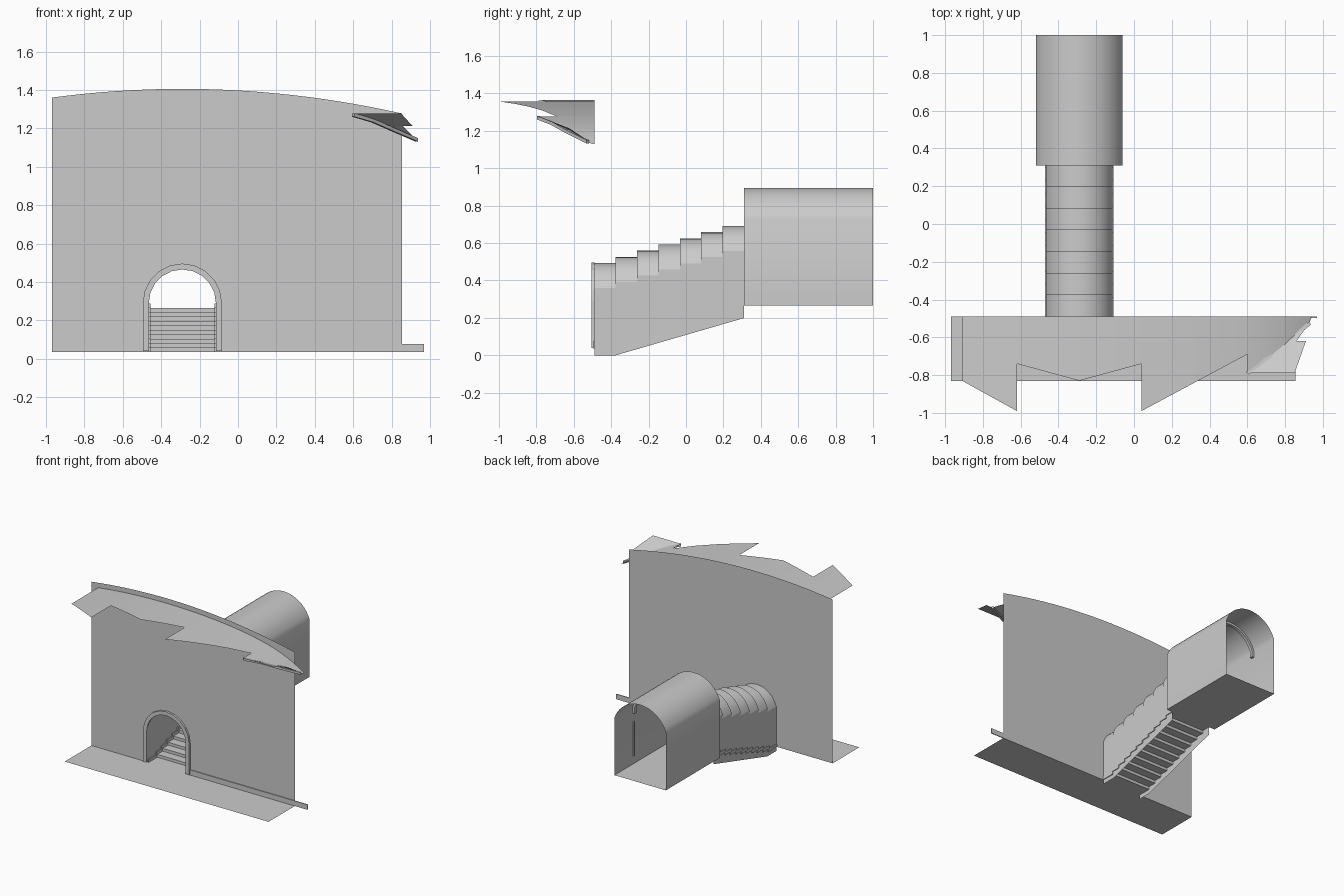
import bpy, bmesh
from math import sin, cos, pi, asin

if "Cube" in bpy.data.objects:
    bpy.data.objects.remove(bpy.data.objects["Cube"])

CX = -0.29          # centre line of the doorway, stairs and corridor
WALL_Y = -0.49


def mesh(name, verts, faces, smooth=False):
    me = bpy.data.meshes.new(name)
    me.from_pydata(verts, [], faces)
    bm = bmesh.new()
    bm.from_mesh(me)
    bmesh.ops.recalc_face_normals(bm, faces=bm.faces)
    bm.to_mesh(me)
    bm.free()
    ob = bpy.data.objects.new(name, me)
    bpy.context.collection.objects.link(ob)
    if smooth:
        bpy.ops.object.select_all(action='DESELECT')
        ob.select_set(True)
        bpy.context.view_layer.objects.active = ob
        bpy.ops.object.shade_smooth_by_angle(angle=0.5)
    return ob


def loft(name, rings, closed=False, smooth=False):
    """Skin rings of points; closed rings get end caps."""
    n = len(rings[0])
    verts = [p for r in rings for p in r]
    faces = []
    for i in range(len(rings) - 1):
        for j in range(n if closed else n - 1):
            k = (j + 1) % n
            faces.append((i*n + j, i*n + k, i*n + n + k, i*n + n + j))
    if closed:
        faces += [tuple(range(n)), tuple(range(len(verts) - n, len(verts)))]
    return mesh(name, verts, faces, smooth)


def arc(hw, spring, rise, n):
    """Segmental arch in the xz plane, left to right."""
    r = (hw*hw + rise*rise) / (2*rise)
    a = asin(min(1, hw/r))
    c = spring + rise - r
    return [(CX + r*sin(t), c + r*cos(t)) for t in (-a + 2*a*i/n for i in range(n + 1))]


def arch_band(name, inner, outer, y0, y1):
    return loft(name, [[(a, y0, b), (c, y0, d), (c, y1, d), (a, y1, b)]
                       for (a, b), (c, d) in zip(inner, outer)], closed=True)


def box(name, x0, x1, y0, y1, z0, z1):
    return loft(name, [[(x, y0, z0), (x, y1, z0), (x, y1, z1), (x, y0, z1)]
                       for x in (x0, x1)], closed=True)


def legs(pts, z):
    """Extend an arch straight down to height z."""
    return [(pts[0][0], z)] + pts + [(pts[-1][0], z)]


# ground strip in front of the wall
mesh("ground", [(-0.97, -0.83, 0.035), (0.855, -0.83, 0.035),
                (0.855, WALL_Y, 0.035), (-0.97, WALL_Y, 0.035)], [(0, 1, 2, 3)])

# front wall, left, over-door and right strips up to the curved top
hole = arc(0.18, 0.29, 0.18, 12)
lower = [(-0.97 + 0.5*i/6, 0.035) for i in range(7)] + hole + \
        [(-0.11 + 0.965*i/12, 0.035) for i in range(13)]
loft("front_wall", [[(x, WALL_Y, z), (x, WALL_Y, 1.406 - 0.098*(x - CX)**2)]
                    for x, z in lower])

# doorway frame and baseboard
arch_band("door_frame", legs(arc(0.175, 0.29, 0.175, 10), 0.04),
          legs(arc(0.206, 0.29, 0.206, 10), 0.04), -0.506, WALL_Y)
box("baseboard", -0.085, 0.97, -0.497, WALL_Y, 0.036, 0.077)


# broken ceiling vault with a jagged front edge
def vault_z(x):
    d = abs(x - CX)
    return 1.366 - 0.095*d**2 - 0.027*d**6


edges = [(-0.91, -0.83, -0.62, -0.99), (-0.62, -0.74, CX, -0.83),
         (CX, -0.83, 0.04, -0.74), (0.04, -0.99, 0.6, -0.69),
         (0.6, -0.79, 0.795, -0.64), (0.795, -0.64, 0.93, -0.52),
         (0.93, -0.52, 0.94, WALL_Y)]
rings = []
for x0, y0, x1, y1 in edges:
    for i in range(5):
        x = x0 + (x1 - x0)*i/4
        rings.append([(x, y0 + (y1 - y0)*i/4, vault_z(x)), (x, WALL_Y, vault_z(x))])
n = len(rings)
mesh("ceiling_vault", [p for r in rings for p in r],
     [(2*i, 2*i + 1, 2*i + 3, 2*i + 2) for i in range(n - 1) if i % 5 != 4], True)

# side vault fragment beyond the crease
mesh("side_vault", [(0.6, -0.79, 1.278), (0.85, -0.79, 1.278), (0.91, -0.62, 1.212),
                    (0.86, -0.62, 1.212), (0.815, -0.62, 1.203), (0.795, -0.64, 1.212),
                    (0.93, -0.52, 1.142)],
     [(0, 1, 5), (1, 2, 3, 4, 5), (4, 3, 6)])

# rib under the crease
w = 0.007
loft("crease_rib", [[(x - w, y + w, z), (x + w, y - w, z),
                     (x + w, y - w, z - 0.018), (x - w, y + w, z - 0.018)]
                    for x, y, z in [(0.6, -0.79, 1.279), (0.7, -0.715, 1.25),
                                    (0.795, -0.64, 1.208), (0.93, -0.525, 1.15)]], closed=True)

# stepped stair-tunnel vault
rings = []
for i in range(7):
    for k in (0, 1):
        y = WALL_Y + 0.8*(i + k)/7
        rings.append([(x, y, z) for x, z in arc(0.175, 0.36 + 0.033*i, 0.133, 12)])
loft("tunnel_vault", rings, smooth=True)

# tunnel side walls with sloping bottoms
for name, s in (("left", -1), ("right", 1)):
    x = CX + s*0.175
    rings = []
    for i in range(7):
        for k in (0, 1):
            y = WALL_Y + 0.8*(i + k)/7
            rings.append([(x, y, max(0, (y + 0.376)*0.29)), (x, y, 0.36 + 0.033*i)])
    loft(name + "_tunnel_wall", rings)

# stairs and stepped skirting
path = [(WALL_Y, 0.035)]
for i in range(10):
    y = -0.38 + 0.069*i
    path += [(y, 0.035 + 0.023*i), (y, 0.058 + 0.023*i)]
path.append((0.31, 0.265))
loft("stairs", [[(CX - 0.175, y, z), (CX + 0.175, y, z)] for y, z in path])
for name, s in (("left", -1), ("right", 1)):
    a, b = CX + s*0.167, CX + s*0.181
    loft(name + "_skirting", [[(a, y, z), (b, y, z), (b, max(y - 0.012, WALL_Y), z + 0.024),
                               (a, max(y - 0.012, WALL_Y), z + 0.024)] for y, z in path], closed=True)

# upper corridor: shell with floor, open at the back
shell = legs(arc(0.23, 0.73, 0.165, 20), 0.265)
shell.append(shell[0])
loft("corridor", [[(x, y, z) for x, z in shell] for y in (0.31, 1.0)], smooth=True)

# corridor end wall around the stair opening
big = legs(arc(0.23, 0.73, 0.165, 12), 0.265)
small = legs(arc(0.175, 0.558, 0.133, 12), 0.265)
loft("corridor_end_wall", [[(a, 0.31, b), (c, 0.31, d)] for (a, b), (c, d) in zip(small, big)])

# arched rib and wall strip inside the corridor
arch_band("corridor_rib", legs(arc(0.21, 0.73, 0.147, 14), 0.68),
          legs(arc(0.229, 0.73, 0.164, 14), 0.68), 0.745, 0.77)
box("corridor_wall_strip", -0.068, -0.061, 0.752, 0.764, 0.33, 0.61)
